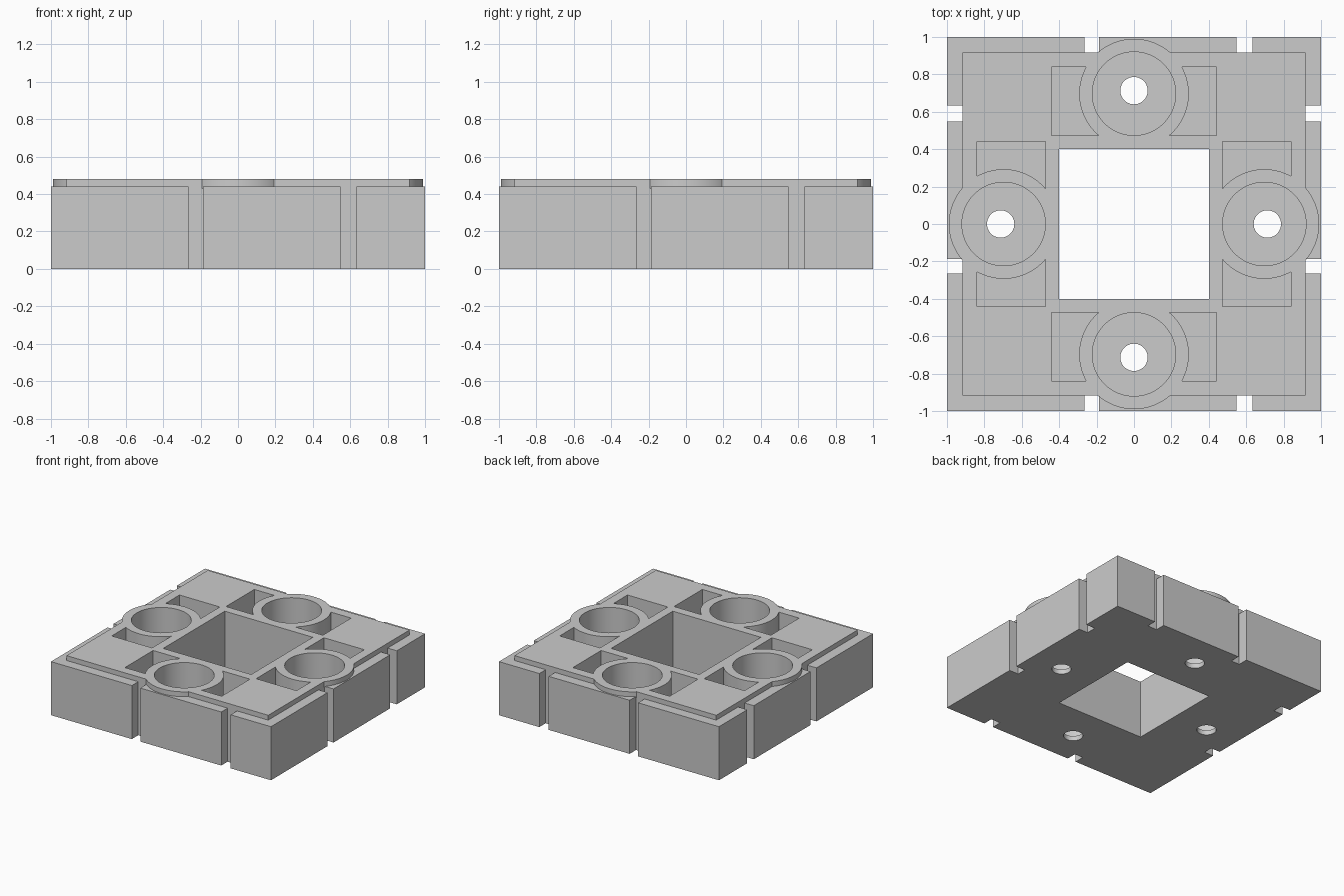
import bpy
import math
from mathutils import Matrix

cube = bpy.data.objects.get("Cube")
if cube:
    bpy.data.objects.remove(cube, do_unlink=True)

# Single grey material
grey = bpy.data.materials.new("light_grey")
grey.use_nodes = True
colour = (0.6, 0.6, 0.6, 1)
grey.diffuse_color = colour
grey.node_tree.nodes["Principled BSDF"].inputs["Base Color"].default_value = colour

TOP, SHOULDER, FLOOR = 0.48, 0.44, 0.04   # heights
RING_Y, RING_R, CUP_R = 0.697, 0.293, 0.223
PLATE = 0.917                             # half width of raised plate


def box(name, x, y, z):
    """Box from (min, max) ranges."""
    bpy.ops.mesh.primitive_cube_add(size=1)
    ob = bpy.context.object
    ob.name = name
    mid = Matrix.Translation([sum(r) / 2 for r in (x, y, z)])
    ob.data.transform(mid @ Matrix.Diagonal([r[1] - r[0] for r in (x, y, z)] + [1]))
    return ob


def disc(name, radius, y, z, sides=96):
    """Upright cylinder on the y axis, spanning a z range."""
    bpy.ops.mesh.primitive_cylinder_add(vertices=sides, radius=radius, depth=z[1] - z[0])
    ob = bpy.context.object
    ob.name = name
    ob.data.transform(Matrix.Translation((0, y, sum(z) / 2)))
    return ob


def combine(target, tool, operation):
    """Apply a boolean and discard the tool."""
    bpy.context.view_layer.objects.active = target
    mod = target.modifiers.new(operation, "BOOLEAN")
    mod.operation, mod.solver, mod.object = operation, "EXACT", tool
    bpy.ops.object.modifier_apply(modifier=mod.name)
    bpy.data.objects.remove(tool, do_unlink=True)


def turned(ob, quarter):
    ob.data.transform(Matrix.Rotation(quarter * math.pi / 2, 4, "Z"))
    return ob


# Square block with two clip slots in every side
tile = box("connector_tile", (-1, 1), (-1, 1), (0, SHOULDER))
for slot in ((-0.265, -0.188), (0.548, 0.633)):
    for edge in ((-1.1, -PLATE), (PLATE, 1.1)):
        combine(tile, box("slot", slot, edge, (-0.1, 0.6)), "DIFFERENCE")
        combine(tile, box("slot", edge, slot, (-0.1, 0.6)), "DIFFERENCE")

# Raised plate and the four ring pads that overhang it
combine(tile, box("plate", (-PLATE, PLATE), (-PLATE, PLATE), (SHOULDER - 0.01, TOP)), "UNION")
for q in range(4):
    combine(tile, turned(disc("pad", RING_R, RING_Y, (SHOULDER - 0.01, TOP)), q), "UNION")

# Square opening through the middle
combine(tile, box("opening", (-0.4, 0.4), (-0.4, 0.4), (-0.1, 0.6)), "DIFFERENCE")

# Side pockets, round cups and screw holes
for q in range(4):
    pocket = box("pocket", (-0.44, 0.44), (0.473, 0.84), (FLOOR, 0.6))
    combine(pocket, disc("core", RING_R, RING_Y, (-0.1, 0.7)), "DIFFERENCE")
    combine(tile, turned(pocket, q), "DIFFERENCE")
    combine(tile, turned(disc("cup", CUP_R, RING_Y, (FLOOR, 0.6)), q), "DIFFERENCE")
    combine(tile, turned(disc("hole", 0.073, 0.713, (-0.1, 0.3), 48), q), "DIFFERENCE")

tile.data.materials.clear()
tile.data.materials.append(grey)
for face in tile.data.polygons:
    face.material_index = 0

bpy.ops.object.select_all(action="DESELECT")
tile.select_set(True)
bpy.context.view_layer.objects.active = tile
bpy.ops.object.shade_smooth_by_angle(angle=math.radians(30))
